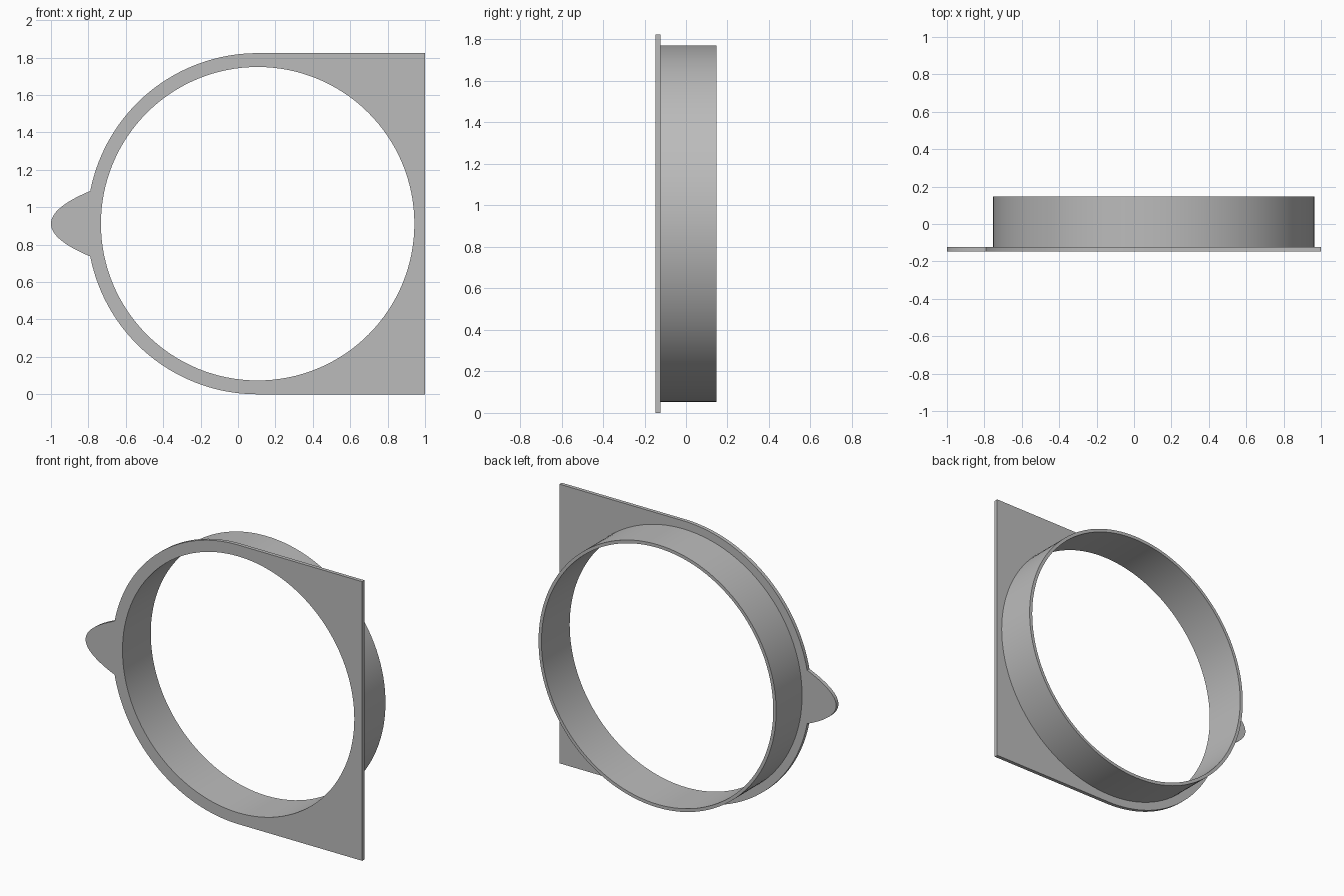
import bpy, bmesh
from math import sin, cos, pi, asin

cube = bpy.data.objects.get("Cube")
if cube:
    bpy.data.objects.remove(cube, do_unlink=True)

CX, CZ = 0.105, 0.912           # ring centre
R_PLATE, R_RING, R_HOLE = 0.912, 0.859, 0.838
Y_FRONT, Y_PLATE, Y_BACK = -0.146, -0.122, 0.146
TAB_HALF, TAB_BASE = 0.175, -0.79
SEG = 128

grey = bpy.data.materials.new("plain grey")
grey.use_nodes = True
colour = (0.5, 0.5, 0.5, 1)
grey.diffuse_color = colour
grey.node_tree.nodes["Principled BSDF"].inputs["Base Color"].default_value = colour


def arc(radius, start, end, steps):
    angles = [start + (end - start) * i / steps for i in range(steps + 1)]
    return [(CX + radius * cos(a), CZ + radius * sin(a)) for a in angles]


def plate_outline():
    # Square right side, round left side, parabolic pointer tab
    notch = asin(TAB_HALF / R_PLATE)
    upper = arc(R_PLATE, pi / 2, pi - notch, SEG // 4)
    tab = []
    for i in range(-15, 16):
        t = -i / 16
        tab.append((-1 + (1 + TAB_BASE) * t * t, CZ + TAB_HALF * t))
    lower = arc(R_PLATE, pi + notch, 1.5 * pi, SEG // 4)
    return [(1, 2 * CZ)] + upper + tab + lower + [(1, 0)]


bm = bmesh.new()


def loop(points, y):
    verts = [bm.verts.new((x, y, z)) for x, z in points]
    for a, b in zip(verts, verts[1:] + verts[:1]):
        bm.edges.new((a, b))
    return verts


def wall(a, b):
    for i in range(len(a)):
        bm.faces.new((a[i - 1], a[i], b[i], b[i - 1]))


def cap(outer, inner, direction):
    edges = [bm.edges.get((lp[i - 1], lp[i])) for lp in (outer, inner) for i in range(len(lp))]
    bmesh.ops.triangle_fill(bm, edges=edges, use_beauty=True, normal=(0, direction, 0))


outline = plate_outline()
ring = arc(R_RING, 0, 2 * pi, SEG)[:-1]
hole = arc(R_HOLE, 0, 2 * pi, SEG)[:-1]

plate_front, plate_back = loop(outline, Y_FRONT), loop(outline, Y_PLATE)
ring_front, ring_back = loop(ring, Y_PLATE), loop(ring, Y_BACK)
hole_front, hole_back = loop(hole, Y_FRONT), loop(hole, Y_BACK)

# Flat faces of the plate, then the collar's rim
cap(plate_front, hole_front, -1)
cap(plate_back, ring_front, 1)
wall(ring_back, hole_back)

# Plate edge, collar outside and bore
wall(plate_front, plate_back)
wall(ring_front, ring_back)
wall(hole_front, hole_back)
bmesh.ops.recalc_face_normals(bm, faces=bm.faces)

mesh = bpy.data.meshes.new("collar_plate")
bm.to_mesh(mesh)
bm.free()
mesh.materials.append(grey)
obj = bpy.data.objects.new("collar_plate", mesh)
bpy.context.collection.objects.link(obj)
bpy.ops.object.select_all(action="DESELECT")
obj.select_set(True)
bpy.context.view_layer.objects.active = obj
bpy.ops.object.shade_smooth_by_angle(angle=pi / 6)
